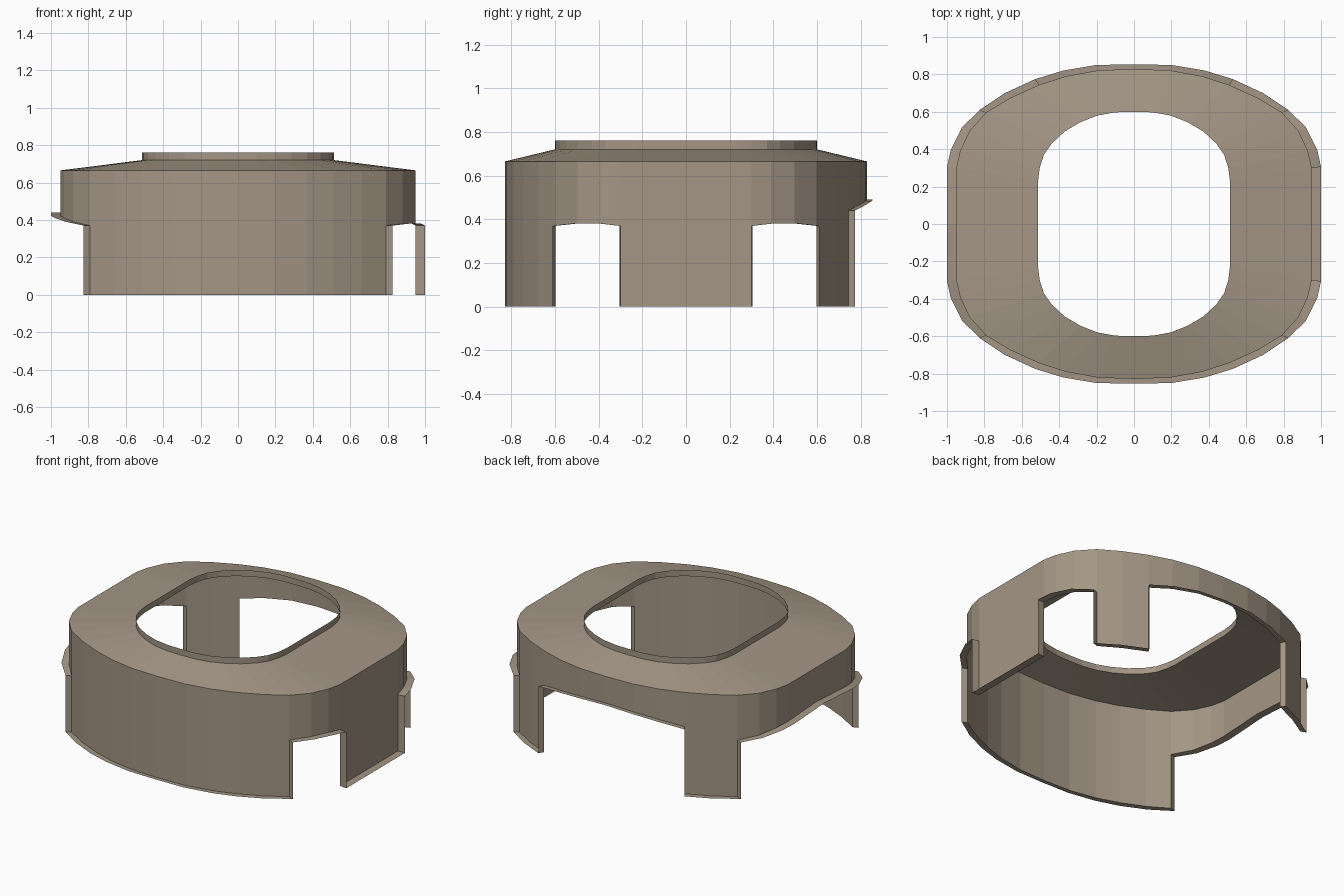
import bpy
import bmesh
import math

if "Cube" in bpy.data.objects:
    bpy.data.objects.remove(bpy.data.objects["Cube"])

# one flat tan colour
tan = bpy.data.materials.new("warm_tan")
tan.diffuse_color = (0.37, 0.305, 0.235, 1)
tan.use_nodes = True
tan.node_tree.nodes["Principled BSDF"].inputs["Base Color"].default_value = tan.diffuse_color

# quarter outlines, from the x axis round to the y axis
OUTER = [(1, 0), (1, .305), (.98, .395), (.92, .516), (.825, .61), (.69, .70),
         (.53, .774), (.38, .82), (.2, .85), (0, .854)]
INNER = [(.95, 0), (.95, .30), (.93, .39), (.88, .497), (.79, .597), (.66, .675),
         (.51, .743), (.365, .79), (.19, .822), (0, .828)]
HOLE = [(.513, 0), (.513, .23), (.504, .30), (.482, .37), (.44, .43), (.37, .495),
        (.285, .545), (.195, .58), (.10, .597), (0, .60)]
ROOF_Z, LIP_Z, TOP_Z = .665, .72, .76


def ring(quarter):
    """Mirror a quarter outline into a full counter-clockwise loop."""
    q1 = list(quarter)
    q2 = [(-x, y) for x, y in reversed(q1)][1:]
    half = q1 + q2
    return half + [(x, -y) for x, y in reversed(half)][1:-1]


outer, inner, hole = ring(OUTER), ring(INNER), ring(HOLE)
N = len(outer)


def gap_at(x, y):
    """Name of the cut-out at a point on the outer outline, or None."""
    if y > .774 and abs(x) < .53:
        return "back"
    if x < 0 and abs(y) < .61:
        return "left"
    if x > 0 and .305 < abs(y) < .61:
        return "right"
    return None


def gap_z(gap, x, y):
    """Height of the arched top edge of a cut-out."""
    if gap == "back":
        return .49 - .05 * (x / .53) ** 2
    if gap == "left":
        return .44 - .07 * (y / .61) ** 2
    return .37 + .013 * math.sin(math.pi * min(1, max(0, (abs(y) - .305) / .305)))


def make(name, quads):
    bm = bmesh.new()
    for q in quads:
        bm.faces.new([bm.verts.new(p) for p in q])
    bmesh.ops.remove_doubles(bm, verts=bm.verts, dist=1e-5)
    me = bpy.data.meshes.new(name)
    bm.to_mesh(me)
    bm.free()
    me.materials.append(tan)
    ob = bpy.data.objects.new(name, me)
    bpy.context.collection.objects.link(ob)


def band(low, z0, high, z1):
    return [[(*low[i], z0), (*low[(i + 1) % N], z0),
             (*high[(i + 1) % N], z1), (*high[i], z1)] for i in range(N)]


# wall, bottom flange and the cut edges beside each leg
gaps = []
for i in range(N):
    a, b = outer[i], outer[(i + 1) % N]
    gaps.append(gap_at((a[0] + b[0]) / 2, (a[1] + b[1]) / 2))

wall, flange, cut_edges = [], [], []
for i in range(N):
    j, gap = (i + 1) % N, gaps[i]
    zi = gap_z(gap, *outer[i]) if gap else 0
    zj = gap_z(gap, *outer[j]) if gap else 0
    wall.append([(*inner[i], zi), (*inner[j], zj),
                 (*inner[j], ROOF_Z), (*inner[i], ROOF_Z)])
    flange.append([(*inner[i], zi), (*outer[i], zi),
                   (*outer[j], zj), (*inner[j], zj)])
    if bool(gap) != bool(gaps[i - 1]):
        z = gap_z(gap or gaps[i - 1], *outer[i])
        edge = [(*inner[i], 0), (*outer[i], 0), (*outer[i], z), (*inner[i], z)]
        cut_edges.append(edge if gap is None else edge[::-1])

make("wall", wall)
make("bottom_flange", flange)
make("leg_cut_edges", cut_edges)

# sloping roof and the raised lip round the opening
make("roof", band(inner, ROOF_Z, hole, LIP_Z))
make("opening_lip", band(hole, LIP_Z, hole, TOP_Z))
